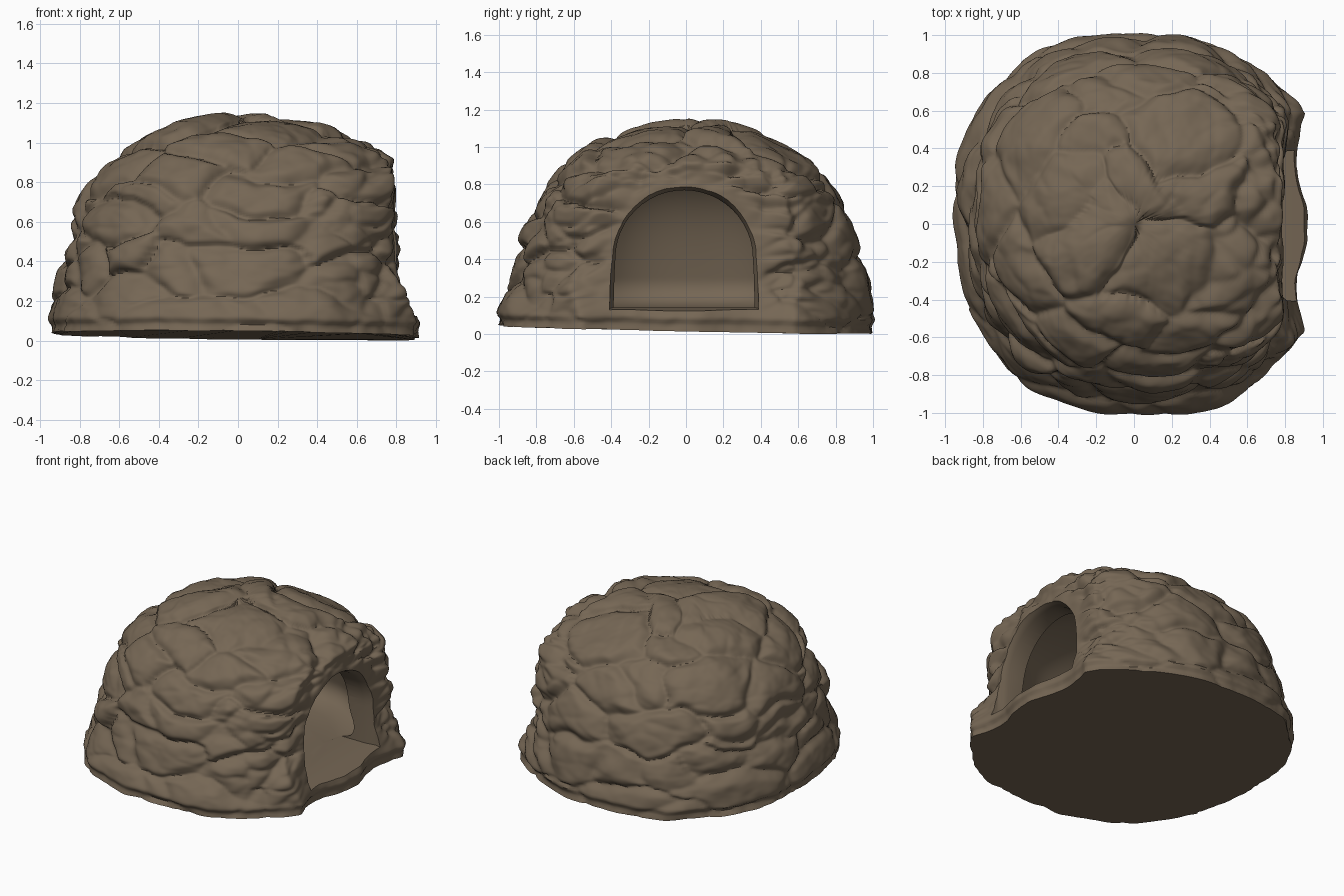
import bpy, bmesh, math
from mathutils import Vector, noise

cube = bpy.data.objects.get("Cube")
if cube:
    bpy.data.objects.remove(cube, do_unlink=True)

stone = bpy.data.materials.new("brown stone")
stone.use_nodes = True
color = (0.18, 0.135, 0.09, 1)
stone.diffuse_color = color
stone.node_tree.nodes["Principled BSDF"].inputs["Base Color"].default_value = color

# Footprint radius at even steps of angle, counter-clockwise from the doorway
FOOTPRINT = [0.97, 1.1, 1.07, 1.03, 1.07, 1.03, 0.975, 1.01, 1.06, 1.045, 1.09, 1.09]


def smooth(a, b, v):
    t = min(1, max(0, (v - a) / (b - a)))
    return t * t * (3 - 2 * t)


def footprint(angle):
    f = angle / math.tau * len(FOOTPRINT)
    i = int(f)
    a, b = FOOTPRINT[i % len(FOOTPRINT)], FOOTPRINT[(i + 1) % len(FOOTPRINT)]
    return a + (b - a) * smooth(0, 1, f - i)


def dome_point(angle, k):
    """Smooth dome: k runs from the base (0) to the crown (1)."""
    a = math.pi / 2 * k ** 2.2
    u = math.sin(a) ** (2 / 5)
    c, s = math.cos(angle), math.sin(angle)
    # The front leans back more than the other sides
    lean = 0.23 + 0.08 * max(0, -s) ** 2
    r = footprint(angle) * (1 - lean * u) * math.cos(a)
    z = 1.145 * u
    r *= 1 + 0.22 * max(0, c) ** 2 * math.exp(-((z - 0.88) / 0.2) ** 2)
    # Flattened face around the doorway, with a wavy foot
    y = r * s
    foot = 0.115 + 0.03 * math.cos(9 * y)
    x = min(r * c, 0.79 + foot * math.exp(-(z / 0.23) ** 2))
    return Vector((x, y, z))


def stones(p, scale):
    """Rounded, flattened stones with cracks between them."""
    q = p + noise.noise_vector(p * 2.3) * 0.12 + noise.noise_vector(p * 6) * 0.03
    q = Vector((q.x, q.y, q.z * 2.1)) * scale
    dist, cells = noise.voronoi(q)
    edge = min(1, (dist[1] - dist[0]) / 0.4)
    return math.sin(edge * math.pi / 2) - 0.7, noise.cell(cells[0] * 7.3) - 0.5


def rocky(p):
    out = (p - Vector((0, 0, 0.25))).normalized()
    base = smooth(0.0, 0.28, p.z)
    # Keep the wall calm close to the doorway
    door = math.hypot(p.y, max(0, p.z - 0.4) * 0.95)
    calm = smooth(0.38, 0.54, door) if p.x > 0.5 else 1
    big, step = stones(p, 2.1)
    small, _ = stones(p + Vector((3, 1, 2)), 4.5)
    fine = smooth(0.3, 0.8, p.x)
    d = (0.045 * big + 0.025 * step) * (0.3 + 0.7 * base)
    d += small * (0.006 + 0.025 * fine) * base
    d = d * (0.15 + 0.85 * calm)
    d += 0.018 * noise.fractal(p * 3.5, 1.0, 2.0, 4)
    # Tuck the foot in and tilt the underside slightly
    tuck = 1 - 0.03 * (1 - smooth(0.03, 0.08, p.z))
    floor = max(0, 0.025 - 0.012 * p.x - 0.02 * p.y)
    p = p + out * d
    return Vector((p.x * tuck, p.y * tuck, max(p.z, 0) + floor * (1 - base)))


def hollow(p):
    """Inner wall, rounded where it meets the floor."""
    fillet = 0.75 + 0.25 * math.sqrt(1 - (1 - min(1, p.z / 0.22)) ** 2)
    return Vector((p.x * 0.79 * fillet - 0.01, p.y * 0.78 * fillet,
                   0.135 + p.z * 0.73))


def make_object(name, bm):
    bmesh.ops.recalc_face_normals(bm, faces=bm.faces)
    mesh = bpy.data.meshes.new(name)
    bm.to_mesh(mesh)
    bm.free()
    mesh.materials.append(stone)
    ob = bpy.data.objects.new(name, mesh)
    bpy.context.collection.objects.link(ob)
    return ob


def loft(rings):
    """Skin closed rings of points; the last may be a single tip."""
    bm = bmesh.new()
    loops = [[bm.verts.new(p) for p in ring] for ring in rings]
    n = len(loops[0])
    for lo, hi in zip(loops, loops[1:]):
        for i in range(n):
            j = (i + 1) % n
            if len(hi) == 1:
                bm.faces.new((lo[i], lo[j], hi[0]))
            else:
                bm.faces.new((lo[i], lo[j], hi[j], hi[i]))
    bm.faces.new(loops[0][::-1])
    if len(loops[-1]) > 1:
        bm.faces.new(loops[-1])
    return bm


def make_dome(segments, levels, shape):
    rings = [[shape(dome_point(math.tau * i / segments, k / levels))
              for i in range(segments)] for k in range(levels)]
    rings.append([shape(dome_point(0, 1))])
    return loft(rings)


# Rock shell, with its cracks softened
bm = make_dome(340, 140, rocky)
for _ in range(2):
    bmesh.ops.smooth_vert(bm, verts=[v for v in bm.verts if v.co.z > 0.1], factor=0.5,
                          use_axis_x=True, use_axis_y=True, use_axis_z=True)
rock = make_object("rock_shelter", bm)

# Hollow inside
chamber = make_object("chamber_cutter", make_dome(128, 60, hollow))

# Arched doorway: its rim slightly rounded, its sill dropping outwards
arch = [(-0.385, 0), (0.385, 0), (0.38, 0.18)]
for i in range(25):
    t = math.pi * i / 24
    arch.append((0.375 * math.cos(t), 0.27 + 0.37 * math.sin(t)))
arch.append((-0.38, 0.18))
sections = [(0.42, 0.98, 0.142), (0.74, 0.98, 0.142), (0.77, 1.0, 0.14),
            (0.81, 1.035, 0.137), (1.0, 1.04, 0.11)]
doorway = make_object("doorway_cutter", loft(
    [[Vector((x, y * s - 0.01, sill + z * s)) for y, z in arch]
     for x, s, sill in sections]))

bpy.ops.object.select_all(action="DESELECT")
bpy.context.view_layer.objects.active = rock
rock.select_set(True)
for cutter in (chamber, doorway):
    cutter.hide_render = True
    cut = rock.modifiers.new("cut", "BOOLEAN")
    cut.operation = "DIFFERENCE"
    cut.solver = "EXACT"
    cut.object = cutter
    bpy.ops.object.modifier_apply(modifier=cut.name)
    bpy.data.objects.remove(cutter, do_unlink=True)
bpy.ops.object.shade_smooth_by_angle(angle=math.radians(50))
